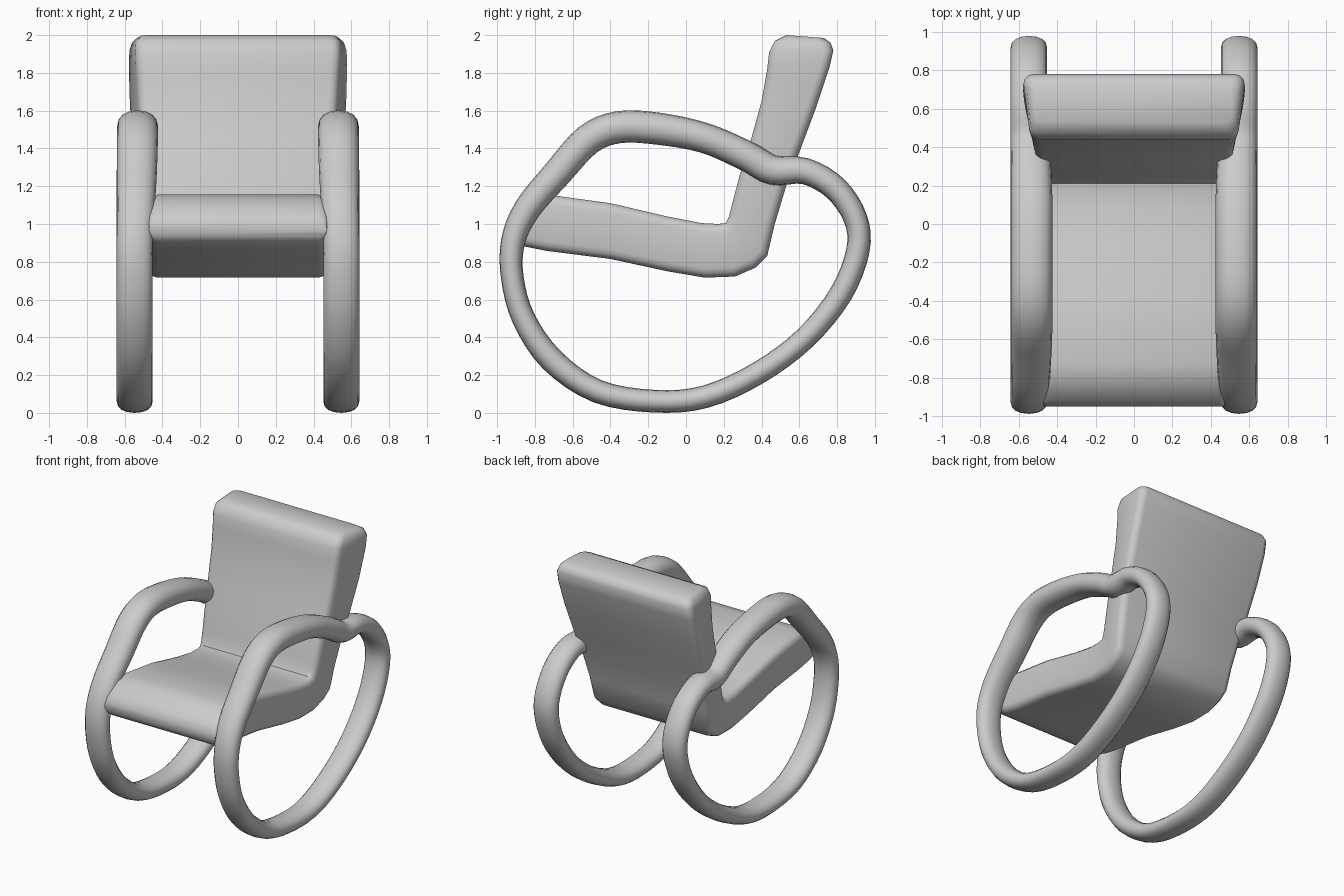
import bpy, bmesh, math
from mathutils import Vector

if "Cube" in bpy.data.objects:
    bpy.data.objects.remove(bpy.data.objects["Cube"])


def skin(name, rings, closed=False):
    """Join equal-length rings of points into one smooth object."""
    bm = bmesh.new()
    loops = [[bm.verts.new(p) for p in r] for r in rings]
    n = len(loops[0])
    for i in range(len(loops) if closed else len(loops) - 1):
        a, b = loops[i], loops[(i + 1) % len(loops)]
        for k in range(n):
            bm.faces.new((a[k], a[(k + 1) % n], b[(k + 1) % n], b[k]))
    if not closed:
        bm.faces.new(loops[0])
        bm.faces.new(loops[-1])
    bmesh.ops.recalc_face_normals(bm, faces=bm.faces)
    me = bpy.data.meshes.new(name)
    bm.to_mesh(me)
    bm.free()
    ob = bpy.data.objects.new(name, me)
    bpy.context.collection.objects.link(ob)
    bpy.ops.object.select_all(action='DESELECT')
    ob.select_set(True)
    bpy.context.view_layer.objects.active = ob
    bpy.ops.object.shade_smooth_by_angle(angle=math.radians(50))
    return ob


def catmull(pts, steps):
    """Smooth closed curve through the points."""
    out, n = [], len(pts)
    for i in range(n):
        a, b, c, d = (Vector(pts[(i + k) % n]) for k in (-1, 0, 1, 2))
        for s in range(steps):
            t = s / steps
            out.append(0.5 * (2 * b + (c - a) * t + (2 * a - 5 * b + 4 * c - d) * t * t
                              + (3 * b - a - 3 * c + d) * t ** 3))
    return out


# Rocker and armrest loop: y, z, in-plane half thickness, weight of the wide armrest
path = [(0.32, 1.36, .08, .7), (0.1, 1.455, .08, 1), (-0.15, 1.505, .085, 1),
        (-0.36, 1.512, .085, 1), (-0.52, 1.445, .082, 1), (-0.68, 1.27, .078, .8),
        (-0.84, 1.08, .072, .4), (-0.915, 0.91, .064, 0), (-0.92, 0.72, .06, 0),
        (-0.86, 0.5, .062, 0), (-0.71, 0.28, .066, 0), (-0.47, 0.115, .062, 0),
        (-0.17, 0.062, .06, 0), (0.1, 0.085, .06, 0), (0.38, 0.21, .06, 0),
        (0.63, 0.395, .06, 0), (0.82, 0.63, .062, 0), (0.91, 0.86, .062, 0),
        (0.897, 1.03, .063, 0), (0.79, 1.19, .067, 0), (0.63, 1.28, .07, 0),
        (0.46, 1.285, .078, .1)]
curve = catmull(path, 4)
SIDES = 16
rings = []
for i, p in enumerate(curve):
    q0, q1 = curve[i - 1], curve[(i + 1) % len(curve)]
    t = Vector((q1[0] - q0[0], q1[1] - q0[1])).normalized()
    cx, rx = 0.547 - 0.015 * p[3], 0.095 + 0.013 * p[3]
    ring = []
    for k in range(SIDES):
        a = 2 * math.pi * k / SIDES
        c, s = math.cos(a), math.sin(a)
        c = math.copysign(abs(c) ** 0.9, c)
        s = math.copysign(abs(s) ** 0.9, s)
        ring.append((cx + rx * c, p[0] - t[1] * p[2] * s, p[1] + t[0] * p[2] * s))
    rings.append(ring)
frame = skin("rocker_frame", rings, closed=True)
mirror = frame.modifiers.new("Mirror", 'MIRROR')
mirror.use_axis = (True, False, False)

# Seat and backrest: upper point (y, z), lower point (y, z), half width above and below
stations = [(-0.95, 1.005, -0.945, 0.94, .47, .47), (-0.92, 1.06, -0.925, 0.91, .475, .475),
            (-0.83, 1.13, -0.85, 0.88, .475, .475), (-0.73, 1.155, -0.74, 0.858, .475, .475),
            (-0.4, 1.11, -0.4, 0.815, .475, .475), (-0.1, 1.04, -0.1, 0.75, .475, .475),
            (0.08, 1.005, 0.1, 0.716, .48, .475), (0.17, 1.0, 0.26, 0.722, .485, .48),
            (0.21, 1.005, 0.37, 0.77, .485, .49), (0.228, 1.04, 0.43, 0.83, .49, .5),
            (0.245, 1.11, 0.47, 1.0, .495, .515), (0.285, 1.26, 0.53, 1.2, .505, .535),
            (0.345, 1.45, 0.6, 1.38, .52, .555), (0.4, 1.65, 0.69, 1.62, .53, .572),
            (0.43, 1.82, 0.76, 1.83, .54, .578), (0.44, 1.91, 0.78, 1.92, .545, .575),
            (0.47, 1.97, 0.765, 1.96, .54, .56), (0.53, 2.0, 0.73, 1.985, .515, .53)]
rings = []
for y1, z1, y2, z2, w1, w2 in stations:
    A, B = Vector((0, y1, z1)), Vector((0, y2, z2))
    length = (A - B).length
    r = min(0.05, length * 0.4)
    ring = []
    # Four rounded corners: sign of x, lower side or not, start angle
    for sx, low, start in ((1, 0, 0), (-1, 0, 90), (-1, 1, 180), (1, 1, 270)):
        w = w2 if low else w1
        for k in range(4):
            a = math.radians(start + 30 * k)
            x = sx * (w - r) + r * math.cos(a)
            h = (r if low else length - r) + r * math.sin(a)
            p = B + (A - B) * (h / length)
            ring.append((x, p.y, p.z))
    rings.append(ring)
skin("seat_and_backrest", rings)
